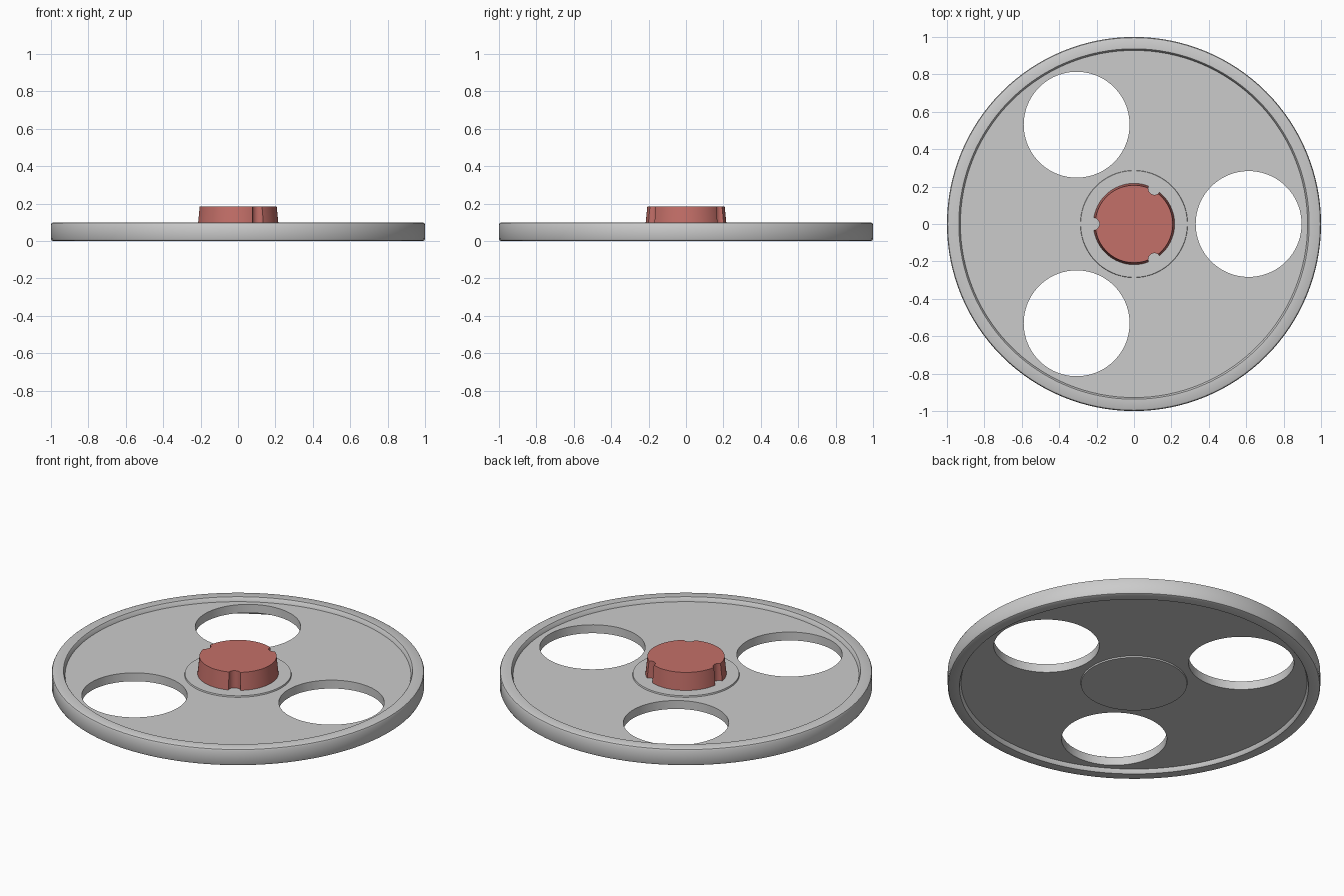
import bpy, bmesh
from math import cos, sin, pi, radians

if "Cube" in bpy.data.objects:
    bpy.data.objects.remove(bpy.data.objects["Cube"])


def finish(obj, angle=30):
    bpy.ops.object.select_all(action='DESELECT')
    obj.select_set(True)
    bpy.context.view_layer.objects.active = obj
    bpy.ops.object.shade_smooth_by_angle(angle=radians(angle))


def lathe(name, profile, steps=128):
    """Spin an (r, z) profile whose ends sit on the axis."""
    bm = bmesh.new()
    rings = []
    for r, z in profile:
        n = 1 if r == 0 else steps
        rings.append([bm.verts.new((r * cos(2 * pi * i / steps), r * sin(2 * pi * i / steps), z))
                      for i in range(n)])
    for a, b in zip(rings, rings[1:]):
        if len(a) == 1 or len(b) == 1:
            bm.faces.new(b if len(a) == 1 else a)
            continue
        for i in range(steps):
            j = (i + 1) % steps
            bm.faces.new((a[i], a[j], b[j], b[i]))
    bmesh.ops.recalc_face_normals(bm, faces=bm.faces)
    mesh = bpy.data.meshes.new(name)
    bm.to_mesh(mesh)
    bm.free()
    obj = bpy.data.objects.new(name, mesh)
    bpy.context.collection.objects.link(obj)
    return obj


def cut_round(obj, radius, distance, start, sides):
    """Subtract three vertical cylinders spaced 120 degrees apart."""
    for k in range(3):
        a = radians(start + 120 * k)
        bpy.ops.mesh.primitive_cylinder_add(vertices=sides, radius=radius, depth=1,
                                            location=(distance * cos(a), distance * sin(a), 0))
        cutter = bpy.context.object
        cutter.name = "cutter"
        mod = obj.modifiers.new("cut", 'BOOLEAN')
        mod.operation, mod.solver, mod.object = 'DIFFERENCE', 'EXACT', cutter
        bpy.context.view_layer.objects.active = obj
        bpy.ops.object.modifier_apply(modifier=mod.name)
        bpy.data.objects.remove(cutter)


# Wheel: raised hub, thin web and rim, symmetric about mid height
half = [(0, 0.033), (0.285, 0.033), (0.287, 0.025), (0.928, 0.025), (0.935, 0.048),
        (0.937, 0.05), (0.988, 0.05), (0.996, 0.046), (1.0, 0.038)]
mid = 0.05
profile = [(r, mid - h) for r, h in half] + [(r, mid + h) for r, h in reversed(half)]
wheel = lathe("wheel_disc", profile)
cut_round(wheel, 0.283, 0.613, 0, 96)
finish(wheel)

# Tapered centre cap with three grooves
cap = lathe("center_cap", [(0, 0.075), (0.218, 0.075), (0.207, 0.185), (0, 0.185)], 96)
cut_round(cap, 0.033, 0.218, 60, 32)
finish(cap)

red = bpy.data.materials.new("cap_red")
red.diffuse_color = (0.55, 0.16, 0.14, 1)
red.use_nodes = True
red.node_tree.nodes["Principled BSDF"].inputs["Base Color"].default_value = red.diffuse_color
cap.data.materials.clear()
cap.data.materials.append(red)
